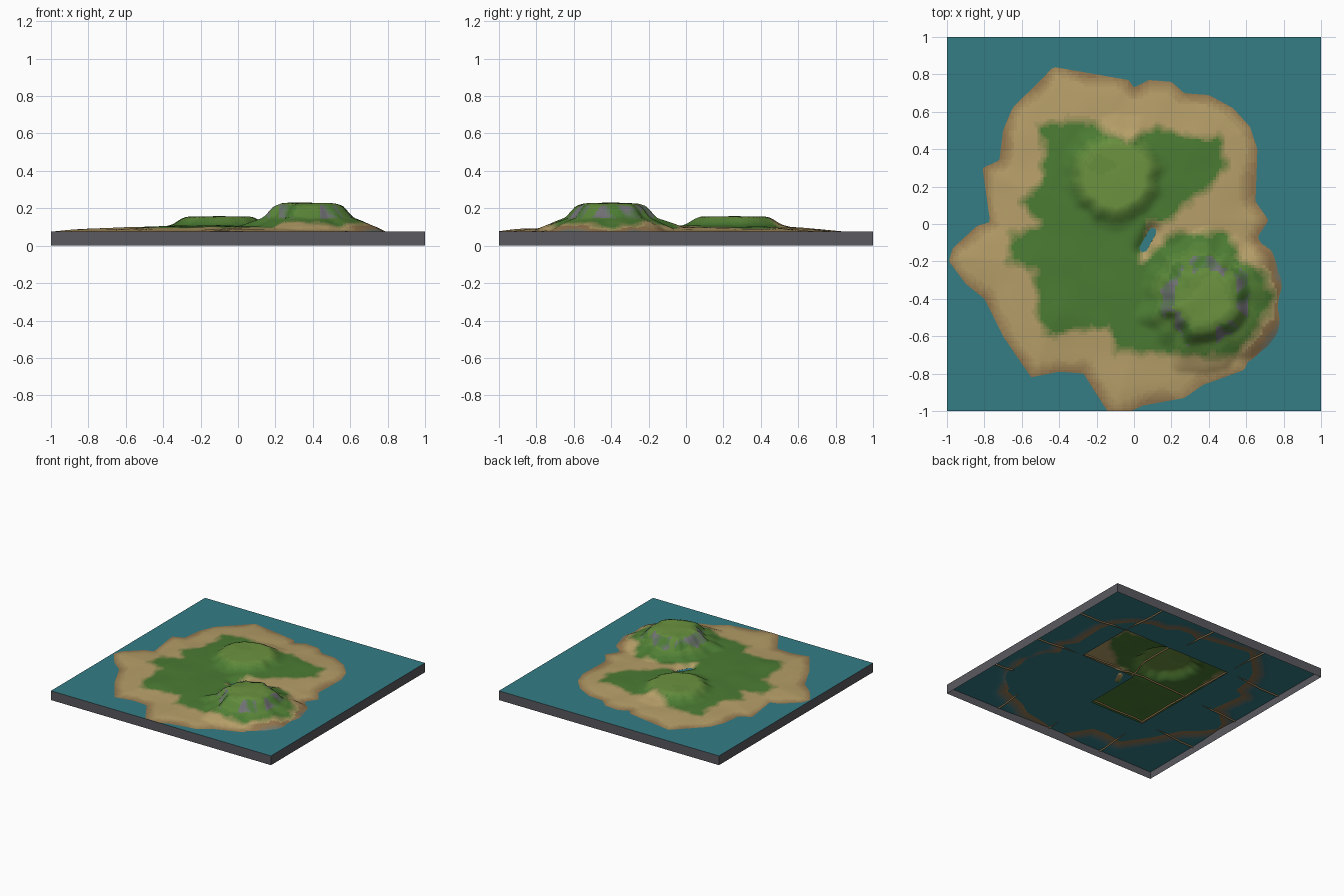
import bpy, bmesh, math
from mathutils import Vector, noise

if "Cube" in bpy.data.objects:
    bpy.data.objects.remove(bpy.data.objects["Cube"])

WATER = 0.076
N = 128            # terrain cells per side
TILE = N // 4      # the map is split into 4 x 4 tiles

COAST = [(-.43, .84), (-.2, .8), (-.03, .77), (0, .73), (.08, .77), (.2, .76), (.27, .7), (.4, .69),
         (.53, .62), (.62, .52), (.66, .4), (.65, .12), (.72, .02), (.66, -.07), (.72, -.17),
         (.72, -.3), (.77, -.35), (.75, -.5), (.66, -.62), (.59, -.78), (.37, -.86), (.27, -.93),
         (.05, -.97), (-.06, -1.02), (-.13, -1.02), (-.27, -.8), (-.4, -.79), (-.55, -.82),
         (-.7, -.6), (-.8, -.4), (-.9, -.32), (-.99, -.2), (-.97, -.13), (-.84, -.01), (-.77, .01),
         (-.81, .3), (-.72, .34), (-.7, .5), (-.65, .62), (-.52, .75)]
GRASS = [(-.52, .52), (-.35, .56), (-.22, .55), (-.12, .47), (0, .45), (.12, .52), (.25, .48),
         (.45, .47), (.5, .3), (.4, .2), (.28, .1), (.2, .02), (.08, 0), (.05, -.1), (.04, -.2), (.12, -.12),
         (.22, -.04), (.5, -.05), (.58, -.2), (.72, -.28), (.74, -.45), (.6, -.65), (.48, -.72), (.1, -.69),
         (-.1, -.68), (-.14, -.55), (-.3, -.57), (-.45, -.6), (-.52, -.5), (-.53, -.25),
         (-.68, -.2), (-.65, -.05), (-.5, 0), (-.6, .12), (-.5, .22), (-.48, .38)]
MOUNTAIN = [(0, .231), (.14, .226), (.18, .212), (.235, .148), (.28, .132), (.36, .1), (.4, .078), (.5, .03)]
HILL = [(0, .158), (.175, .155), (.2, .145), (.25, .113), (.32, .095), (.4, .03)]
BEACH = [(-.5, .058), (-.12, .062), (0, WATER), (.1, .087), (.3, .101), (.5, .106)]

WET, SAND = (.29, .18, .075), (.47, .345, .14)
DARK, LIGHT = (.07, .2, .033), (.15, .29, .05)
ROCK, SEA, WALL = (.17, .17, .185), (.035, .205, .24), (.1, .1, .115)


def curve(pts, x):
    """Piecewise-linear profile."""
    if x <= pts[0][0]:
        return pts[0][1]
    for (a, u), (b, v) in zip(pts, pts[1:]):
        if x <= b:
            return u + (v - u) * (x - a) / (b - a)
    return pts[-1][1]


def seg_dist(x, y, ax, ay, bx, by):
    dx, dy = bx - ax, by - ay
    t = min(1, max(0, ((x - ax) * dx + (y - ay) * dy) / (dx * dx + dy * dy)))
    return math.hypot(x - ax - t * dx, y - ay - t * dy)


def inside_dist(poly, x, y):
    """Signed distance to an outline, positive inside."""
    best, inside = 9, False
    for (ax, ay), (bx, by) in zip(poly, poly[1:] + poly[:1]):
        best = min(best, seg_dist(x, y, ax, ay, bx, by))
        if (ay > y) != (by > y) and x < ax + (y - ay) * (bx - ax) / (by - ay):
            inside = not inside
    return best if inside else -best


def wobble(x, y, f, seed=0):
    return noise.noise(Vector((x * f, y * f, seed)))


def radius(x, y, cx, cy, amount):
    a = math.atan2(y - cy, x - cx)
    return math.hypot(x - cx, y - cy) * (1 + amount * wobble(math.cos(a), math.sin(a), 3.5, cx))


def inlet(x, y):
    return seg_dist(x, y, .05, -.13, .1, -.04)


def height(x, y):
    z = curve(BEACH, inside_dist(COAST, x, y))
    if z > WATER:
        z += .006 * wobble(x, y, 5) * min(1, (z - WATER) / .02)
    z = max(z, curve(MOUNTAIN, radius(x, y, .38, -.4, .15)) + .004 * wobble(x, y, 9),
            curve(HILL, radius(x, y, -.1, .26, .1)))
    w = math.exp(-(inlet(x, y) / .04) ** 2)
    return z + (.066 - z) * w


mats = {}


def material(col):
    key = tuple(round(c, 3) for c in col)
    if key not in mats:
        m = bpy.data.materials.new("paint_%d" % len(mats))
        m.diffuse_color = (*key, 1)
        m.use_nodes = True
        m.node_tree.nodes["Principled BSDF"].inputs["Base Color"].default_value = m.diffuse_color
        mats[key] = m
    return mats[key]


def mix(a, b, t):
    t = round(min(1, max(0, t)) * 5) / 5
    return tuple(p + (q - p) * t for p, q in zip(a, b))


def ground_colour(x, y):
    d = inside_dist(COAST, x, y)
    if d < -.02:
        return mix(WET, SEA, (-d - .02) / .08)
    g = inside_dist(GRASS, x, y) + .03 * wobble(x, y, 14, 3)
    rm, rh = radius(x, y, .38, -.4, .15), radius(x, y, -.1, .26, .1)
    if .165 < rm < .24 and wobble(x, y, 9, 7) > -.12:
        return mix(DARK, ROCK, .6 + 2 * wobble(x, y, 12, 8))
    if g > .025:
        top = max(1.4 - rm * 4.5, 1 - max(0, rh - .16) * 12) + .3 * wobble(x, y, 8, 5)
        return mix(DARK, LIGHT, top)
    if g > -.025:
        return mix(SAND, DARK, (g + .025) / .05)
    return mix(WET, SAND, d / .07 + .5 * wobble(x, y, 6, 2))


def finish(bm, name, smooth=False):
    me = bpy.data.meshes.new(name)
    bm.to_mesh(me)
    bm.free()
    ob = bpy.data.objects.new(name, me)
    bpy.context.collection.objects.link(ob)
    if smooth:
        me.polygons.foreach_set("use_smooth", [True] * len(me.polygons))
    return ob


def paint(ob, colours):
    slots = {}
    for p, col in zip(ob.data.polygons, colours):
        m = material(col)
        if m.name not in slots:
            slots[m.name] = len(slots)
            ob.data.materials.append(m)
        p.material_index = slots[m.name]


# island terrain and seabed
pos = [-1 + 2 * i / N for i in range(N + 1)]
Z = [[height(x, y) for x in pos] for y in pos]
bm = bmesh.new()
V = [[bm.verts.new((pos[i], pos[j], Z[j][i])) for i in range(N + 1)] for j in range(N + 1)]
cols = []
for j in range(N):
    for i in range(N):
        bm.faces.new((V[j][i], V[j][i + 1], V[j + 1][i + 1], V[j + 1][i]))
        cols.append(ground_colour(pos[i] + 1 / N, pos[j] + 1 / N))
paint(finish(bm, "island_terrain", True), cols)

# short skirts hanging under the seams between terrain tiles
bm = bmesh.new()
for k in (TILE, 2 * TILE, 3 * TILE):
    for along_x in (True, False):
        line = [(pos[i], pos[k], Z[k][i]) if along_x else (pos[k], pos[i], Z[i][k]) for i in range(N + 1)]
        for a, b in zip(line, line[1:]):
            bm.faces.new([bm.verts.new(p) for p in
                          (a, b, (b[0], b[1], b[2] - .013), (a[0], a[1], a[2] - .013))])
ob = finish(bm, "tile_skirts")
ob.data.materials.append(material(WET))

# water tiles, left out where a tile is entirely land
bm = bmesh.new()
for i in range(4):
    for j in range(4):
        if (i, j) in ((1, 1), (1, 2), (2, 2)):
            continue
        x, y = -1 + i / 2, -1 + j / 2
        bm.faces.new([bm.verts.new((x + a, y + b, WATER)) for a, b in ((0, 0), (.5, 0), (.5, .5), (0, .5))])
bmesh.ops.remove_doubles(bm, verts=bm.verts, dist=1e-4)
ob = finish(bm, "water_surface")
ob.data.materials.append(material(SEA))

# open-bottomed base walls
bm = bmesh.new()
corners = [(-1, -1), (1, -1), (1, 1), (-1, 1)]
for a, b in zip(corners, corners[1:] + corners[:1]):
    bm.faces.new([bm.verts.new(p) for p in ((*a, 0), (*b, 0), (*b, WATER), (*a, WATER))])
bmesh.ops.remove_doubles(bm, verts=bm.verts, dist=1e-4)
ob = finish(bm, "base_walls")
ob.data.materials.append(material(WALL))
